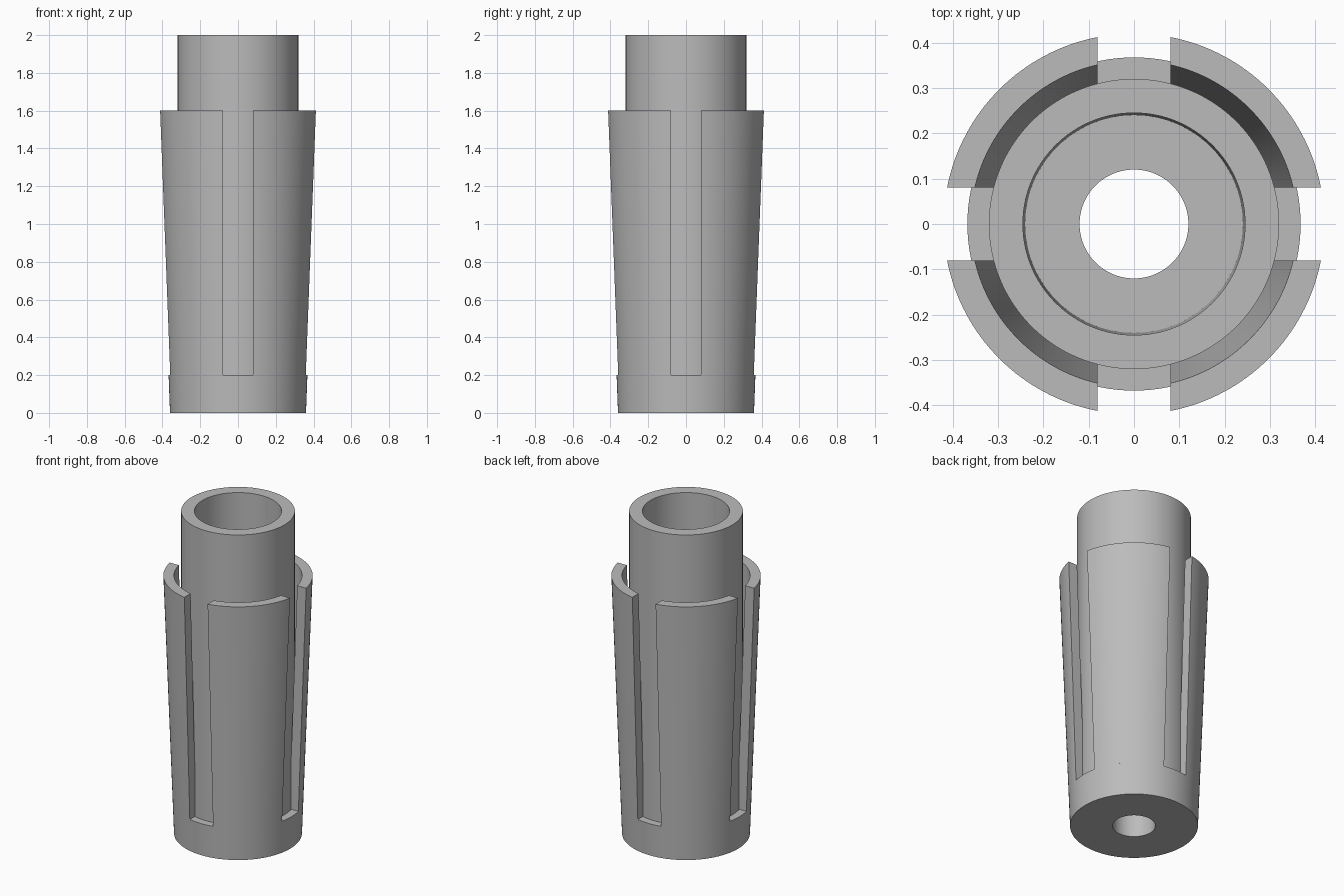
import bpy
import bmesh
import math

if "Cube" in bpy.data.objects:
    bpy.data.objects.remove(bpy.data.objects["Cube"], do_unlink=True)

grey = bpy.data.materials.new("plain grey")
grey.use_nodes = True
colour = (0.5, 0.5, 0.5, 1)
grey.diffuse_color = colour
grey.node_tree.nodes["Principled BSDF"].inputs["Base Color"].default_value = colour

SLOT_HALF = 0.08   # half the slot width
SLOT_BASE = 0.2    # height where the slots begin
SLEEVE_TOP = 1.6


def outer_radius(z):
    return 0.36 + 0.06 * z / SLEEVE_TOP


def sweep(name, profile, steps, angle_at, closed):
    """Sweep a closed (radius, height) profile around the z axis."""
    bm = bmesh.new()
    rings = []
    for i in range(steps if closed else steps + 1):
        ring = []
        for r, z in profile:
            a = angle_at(r, i / steps)
            ring.append(bm.verts.new((r * math.cos(a), r * math.sin(a), z)))
        rings.append(ring)
    n = len(profile)
    for i in range(steps):
        a, b = rings[i], rings[(i + 1) % len(rings)]
        for j in range(n):
            k = (j + 1) % n
            bm.faces.new((a[j], b[j], b[k], a[k]))
    if not closed:
        bm.faces.new(rings[0])
        bm.faces.new(rings[-1])
    bmesh.ops.recalc_face_normals(bm, faces=bm.faces)
    mesh = bpy.data.meshes.new(name)
    bm.to_mesh(mesh)
    bm.free()
    mesh.materials.append(grey)
    obj = bpy.data.objects.new(name, mesh)
    bpy.context.collection.objects.link(obj)
    bpy.ops.object.select_all(action="DESELECT")
    obj.select_set(True)
    bpy.context.view_layer.objects.active = obj
    bpy.ops.object.shade_smooth_by_angle(angle=math.radians(30))
    return obj


# Inner tube with its tapered base, bore and drain hole
tube_profile = [
    (0.12, 0), (outer_radius(0), 0), (outer_radius(SLOT_BASE), SLOT_BASE),
    (0.32, SLOT_BASE), (0.32, 2), (0.245, 2), (0.24, SLOT_BASE), (0.12, SLOT_BASE),
]
sweep("tube_and_base", tube_profile, 128, lambda r, t: math.tau * t, True)

# Four flared fingers, separated by parallel-sided slots
WALL = 0.06
low, high = outer_radius(SLOT_BASE), outer_radius(SLEEVE_TOP)
finger_profile = [
    (low, SLOT_BASE), (high, SLEEVE_TOP),
    (high - WALL, SLEEVE_TOP), (low - WALL, SLOT_BASE),
]
for q, side in enumerate(("back_left", "back_right", "front_right", "front_left")):
    def finger_angle(r, t, q=q):
        gap = math.asin(SLOT_HALF / r)
        return q * math.pi / 2 + gap + t * (math.pi / 2 - 2 * gap)
    sweep("finger_" + side, finger_profile, 32, finger_angle, False)
